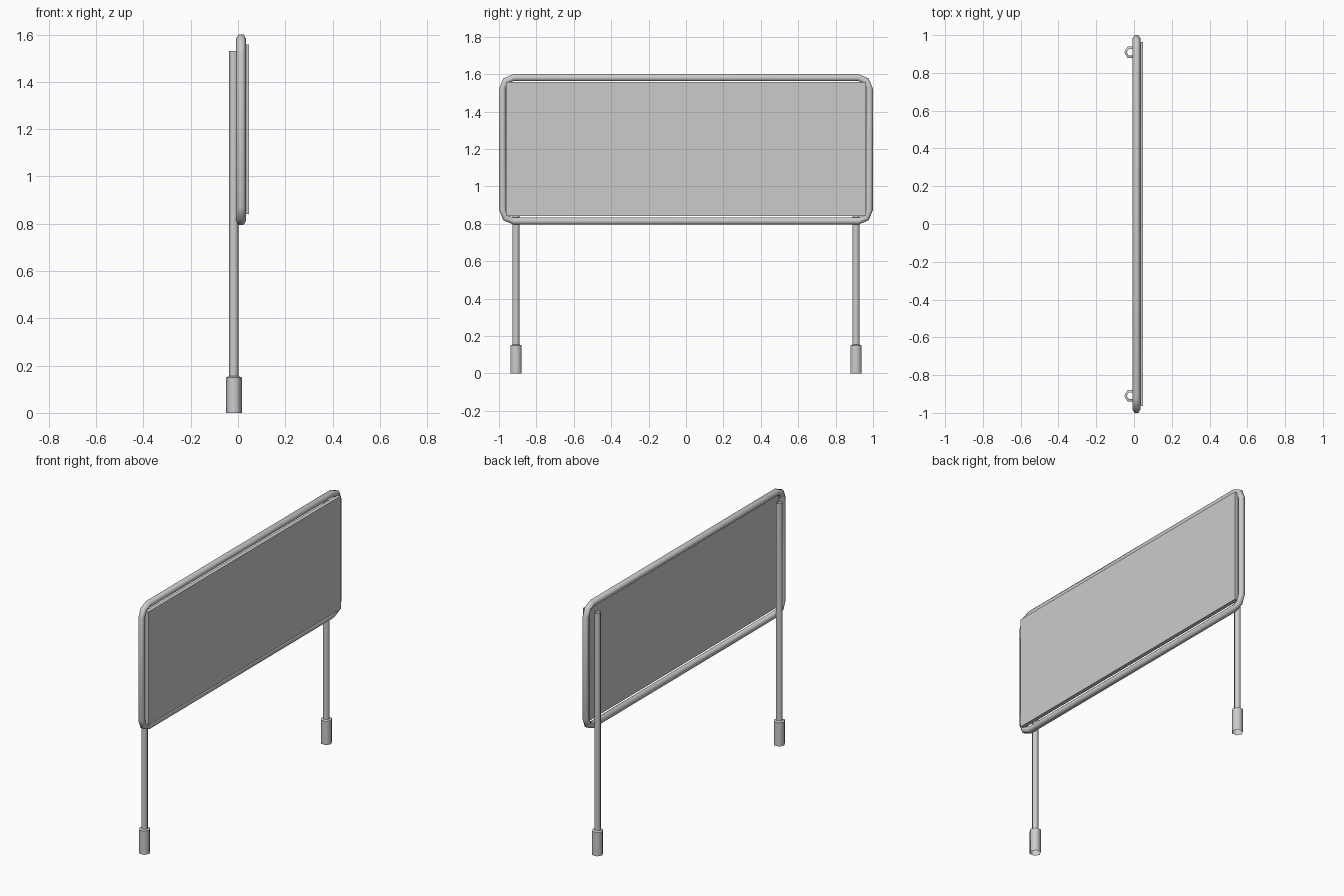
import bpy, bmesh, math
from mathutils import Vector

if "Cube" in bpy.data.objects:
    bpy.data.objects.remove(bpy.data.objects["Cube"])

SIDES = 6


def make_object(name, rings, close_path, smooth=True):
    """Skin a list of equal-length vertex rings into one object."""
    bm = bmesh.new()
    loops = [[bm.verts.new(p) for p in ring] for ring in rings]
    count = len(loops)
    for i in range(count if close_path else count - 1):
        a, b = loops[i], loops[(i + 1) % count]
        for j in range(len(a)):
            k = (j + 1) % len(a)
            bm.faces.new((a[j], a[k], b[k], b[j]))
    bmesh.ops.recalc_face_normals(bm, faces=bm.faces)
    mesh = bpy.data.meshes.new(name)
    bm.to_mesh(mesh)
    bm.free()
    obj = bpy.data.objects.new(name, mesh)
    bpy.context.collection.objects.link(obj)
    if smooth:
        bpy.ops.object.select_all(action='DESELECT')
        obj.select_set(True)
        bpy.context.view_layer.objects.active = obj
        bpy.ops.object.shade_smooth_by_angle(angle=math.radians(65))
    return obj


def hexagon(radius):
    return [(radius * math.cos(math.tau * i / SIDES),
             radius * math.sin(math.tau * i / SIDES)) for i in range(SIDES)]


# Tubular frame: hexagonal section swept round a rounded rectangle
radius, half_y, half_z, corner = 0.0215, 0.981, 0.384, 0.06
centre = Vector((0.0130, 0, 1.198))
rings = []
for q, (sy, sz) in enumerate([(1, 1), (-1, 1), (-1, -1), (1, -1)]):
    for step, miter in ((0, 22.5), (45, 22.5), (90, 22.5)):
        a = math.radians(90 * q + step)
        y = sy * (half_y - corner) + corner * math.cos(a)
        z = sz * (half_z - corner) + corner * math.sin(a)
        out = Vector((0, math.cos(a), math.sin(a)))
        rings.append([centre + Vector((u, y, z)) + out * v
                      for u, v in hexagon(radius)])
make_object("tube_frame", rings, True)

# Flat sign panel mounted on the frame's face
bpy.ops.mesh.primitive_cube_add(size=1, location=(0.0345, 0, 1.2))
panel = bpy.context.object
panel.name = "panel"
panel.scale = (0.025, 1.926, 0.716)

# Open posts with wider foot sleeves, one at each end
profile = [(0.034, 0), (0.034, 0.15), (0.0205, 0.155), (0.0205, 1.53)]
for side, y in (("left", -0.909), ("right", 0.909)):
    rings = [[(-0.0175 + u, y + v, z) for u, v in hexagon(r)] for r, z in profile]
    make_object(side + "_post", rings, False)
